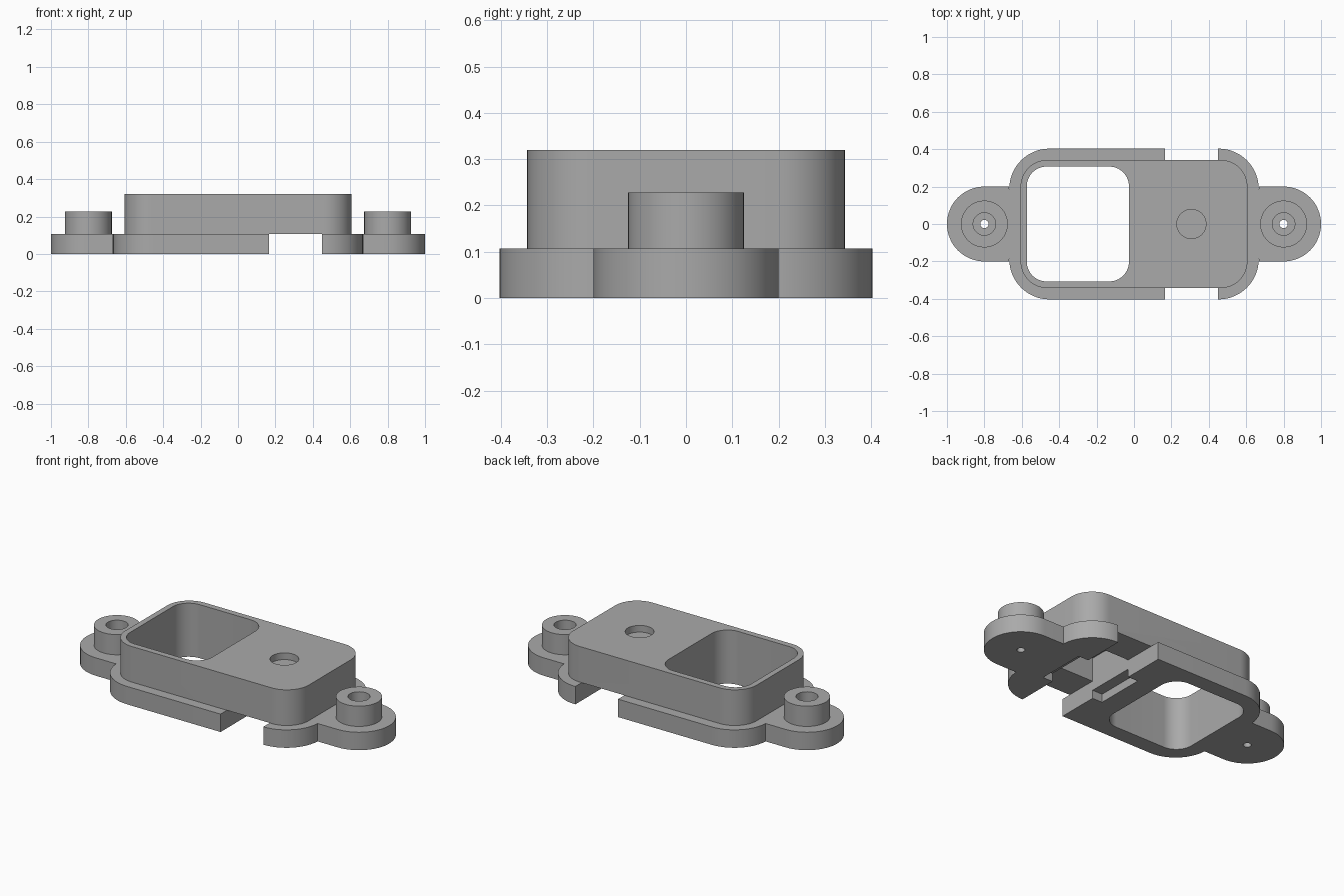
import bpy
import bmesh
from math import sin, cos, radians

if "Cube" in bpy.data.objects:
    bpy.data.objects.remove(bpy.data.objects["Cube"], do_unlink=True)

grey = bpy.data.materials.new("plain grey")
grey.use_nodes = True
grey.diffuse_color = (0.4, 0.4, 0.4, 1)
grey.node_tree.nodes["Principled BSDF"].inputs["Base Color"].default_value = (0.4, 0.4, 0.4, 1)


def arc(cx, cy, r, start, end, steps=16):
    angles = [radians(start + (end - start) * i / steps) for i in range(steps + 1)]
    return [(cx + r * cos(a), cy + r * sin(a)) for a in angles]


def circle(cx, cy, r):
    return arc(cx, cy, r, 0, 360, 64)[:-1]


def rounded_rect(x0, x1, y, r):
    return (arc(x1 - r, y - r, r, 0, 90) + arc(x0 + r, y - r, r, 90, 180)
            + arc(x0 + r, r - y, r, 180, 270) + arc(x1 - r, r - y, r, 270, 360))


def rect(x0, x1, y):
    return [(x0, -y), (x1, -y), (x1, y), (x0, y)]


def prism(name, outline, z0, z1):
    """Extrude a counter-clockwise outline between two heights."""
    bm = bmesh.new()
    face = bm.faces.new([bm.verts.new((x, y, z0)) for x, y in outline])
    top = bmesh.ops.extrude_face_region(bm, geom=[face])["geom"]
    bmesh.ops.translate(bm, vec=(0, 0, z1 - z0),
                        verts=[v for v in top if isinstance(v, bmesh.types.BMVert)])
    bmesh.ops.recalc_face_normals(bm, faces=bm.faces)
    mesh = bpy.data.meshes.new(name)
    bm.to_mesh(mesh)
    bm.free()
    mesh.materials.append(grey)
    obj = bpy.data.objects.new(name, mesh)
    bpy.context.collection.objects.link(obj)
    return obj


def combine(body, tool, operation):
    """Apply a boolean to the body and discard the tool."""
    tool.hide_render = True
    mod = body.modifiers.new(tool.name, "BOOLEAN")
    mod.object, mod.operation, mod.solver = tool, operation, "EXACT"
    bpy.context.view_layer.objects.active = body
    bpy.ops.object.modifier_apply(modifier=mod.name)
    bpy.data.objects.remove(tool, do_unlink=True)


PLATE, TOP, BOSS = 0.107, 0.32, 0.228
LUG_X, CORNER = 0.8, 0.215
WIDE, DEEP = 0.667, 0.403

# Base plate with a round lug at each end
right_half = (arc(WIDE - CORNER, CORNER - DEEP, CORNER, -90, 0) + [(WIDE, -0.2)]
              + arc(LUG_X, 0, 0.2, -90, 90, 32) + [(WIDE, 0.2)]
              + arc(WIDE - CORNER, DEEP - CORNER, CORNER, 0, 90))
body = prism("mounting_housing", right_half + [(-x, -y) for x, y in right_half], 0, PLATE)

# Raised housing and screw bosses, sunk into the plate
combine(body, prism("housing_block", rounded_rect(-0.607, 0.607, 0.343, 0.145), 0.05, TOP), "UNION")
for side in (-1, 1):
    combine(body, prism("screw_boss", circle(side * LUG_X, 0, 0.125), 0.05, BOSS), "UNION")

# Window, cross slot, pocket above the slot, shallow recess and button dimple
cuts = [
    ("window", rounded_rect(-0.573, -0.027, 0.307, 0.105), -0.1, 0.5),
    ("cross_slot", rect(0.167, 0.45, 0.6), -0.1, PLATE),
    ("slot_pocket", rect(0.167, 0.45, 0.15), 0.05, 0.25),
    ("slot_recess", rect(0.1, 0.517, 0.15), -0.1, 0.05),
    ("button_dimple", circle(0.307, 0, 0.078), TOP - 0.04, 0.5),
]
# Counterbore and screw hole in each boss
for side in (-1, 1):
    cuts.append(("counterbore", circle(side * LUG_X, 0, 0.06), BOSS - 0.1, 0.5))
    cuts.append(("screw_hole", circle(side * LUG_X, 0, 0.022), -0.1, 0.5))
for cut in cuts:
    combine(body, prism(*cut), "DIFFERENCE")

bpy.ops.object.select_all(action="DESELECT")
body.select_set(True)
bpy.context.view_layer.objects.active = body
bpy.ops.object.shade_smooth_by_angle(angle=radians(30))
